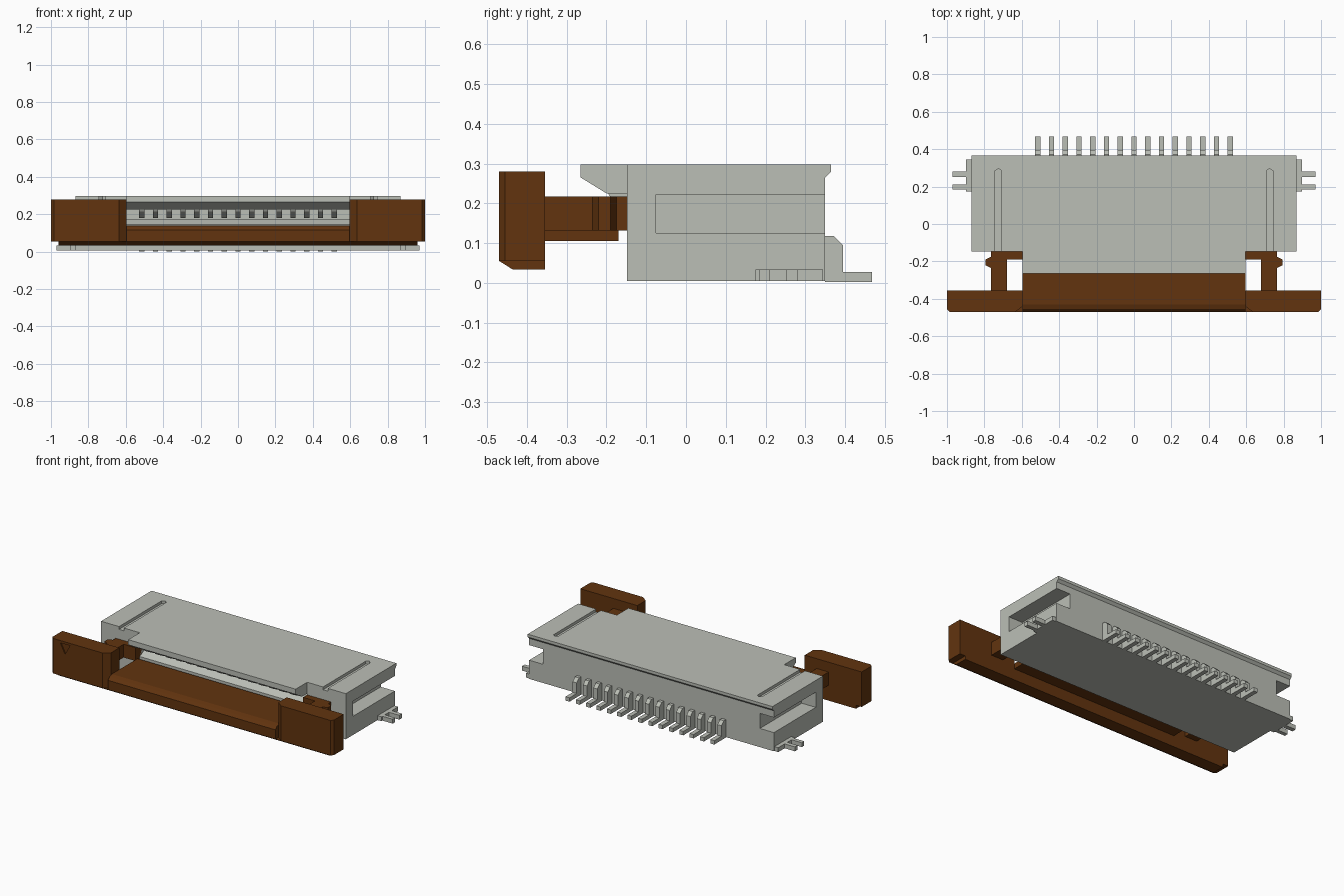
import bpy, bmesh
from mathutils import Vector

cube = bpy.data.objects.get("Cube")
if cube:
    bpy.data.objects.remove(cube, do_unlink=True)


def material(name, rgb):
    m = bpy.data.materials.new(name)
    m.use_nodes = True
    m.diffuse_color = (*rgb, 1)
    bsdf = next(n for n in m.node_tree.nodes if n.type == 'BSDF_PRINCIPLED')
    bsdf.inputs["Base Color"].default_value = (*rgb, 1)
    return m


GREY = material("pale grey", (0.50, 0.52, 0.47))
BROWN = material("dark brown", (0.122, 0.034, 0.0045))


def prism(name, pts, axis, a, b, mat):
    """Extrude a 2D profile from a to b along the axis (other axes in xyz order)."""
    place = {'x': lambda p, t: (t, p[0], p[1]),
             'y': lambda p, t: (p[0], t, p[1]),
             'z': lambda p, t: (p[0], p[1], t)}[axis]
    bm = bmesh.new()
    lo = [bm.verts.new(place(p, a)) for p in pts]
    hi = [bm.verts.new(place(p, b)) for p in pts]
    bm.faces.new(lo)
    bm.faces.new(hi)
    n = len(pts)
    for i in range(n):
        j = (i + 1) % n
        bm.faces.new((lo[i], lo[j], hi[j], hi[i]))
    bmesh.ops.recalc_face_normals(bm, faces=bm.faces[:])
    mesh = bpy.data.meshes.new(name)
    bm.to_mesh(mesh)
    bm.free()
    mesh.materials.append(mat)
    ob = bpy.data.objects.new(name, mesh)
    bpy.context.collection.objects.link(ob)
    return ob


def box(name, x0, x1, y0, y1, z0, z1, mat):
    return prism(name, [(x0, y0), (x1, y0), (x1, y1), (x0, y1)], 'z', z0, z1, mat)


def cut(target, cutter):
    mod = target.modifiers.new("cut", 'BOOLEAN')
    mod.operation = 'DIFFERENCE'
    mod.solver = 'EXACT'
    mod.object = cutter
    bpy.context.view_layer.objects.active = target
    bpy.ops.object.modifier_apply(modifier=mod.name)
    bpy.data.objects.remove(cutter, do_unlink=True)


def flip(pts, s):
    return [(s * x, y) for x, y in pts]


# Housing with its rear lip, then the cable mouth
housing = prism("housing", [(-.148, .005), (.35, .005), (.35, .265), (.365, .28),
                            (.365, .298), (-.148, .298)], 'x', -.87, .87, GREY)
cut(housing, prism("mouth_cutter", [(-.2, .14), (-.148, .145), (-.09, .175), (.03, .175),
                                    (.03, .225), (-.2, .225)], 'x', -.595, .595, GREY))
for s in (-1, 1):
    # Side slot open to the rear, and the thin groove on top
    slot = flip([(.77, -.075), (.95, -.075), (.95, .45), (.77, .45)], s)
    cut(housing, prism("slot_cutter", slot, 'z', .125, .222, GREY))
    groove = flip([(.708, -.2), (.742, -.2), (.742, .285), (.725, .297), (.708, .285)], s)
    cut(housing, prism("groove_cutter", groove, 'z', .28, .35, GREY))

# Hood over the mouth
prism("hood", [(-.148, .298), (-.265, .298), (-.265, .265), (-.2, .225), (-.148, .225)],
      'x', -.595, .595, GREY)

# Contacts: a hanging finger in the mouth and a solder leg at the back
for i in range(15):
    x = (i - 7) * .0735
    prism(f"contact_finger_{i + 1}", [(-.2, .232), (-.19, .215), (-.12, .18), (.04, .18),
                                      (.04, .232)], 'x', x - .014, x + .014, GREY)
    prism(f"solder_leg_{i + 1}", [(.34, .118), (.372, .118), (.395, .095), (.395, .027),
                                  (.468, .027), (.468, .002), (.35, .002), (.34, .03)],
          'x', x - .014, x + .014, GREY)

# Two-pronged solder tabs at the sides
for s, side in ((-1, "right"), (1, "left")):
    tab = [(.85, .175), (.897, .175), (.897, .185), (.97, .185), (.97, .21), (.897, .21),
           (.897, .252), (.97, .252), (.97, .28), (.897, .28), (.897, .345), (.85, .345)]
    prism(f"solder_tab_{side}", flip(tab, s), 'z', .005, .033, GREY)

# Slider: low centre bar with tongue
prism("slider_bar", [(-.47, .055), (-.435, .033), (-.355, .033), (-.355, .105), (-.17, .105),
                     (-.17, .14), (-.43, .14), (-.455, .132), (-.47, .115)],
      'x', -.595, .595, BROWN)

for s, side in ((-1, "right"), (1, "left")):
    # Tall end block, bevelled on its inner face and outer corner
    top = [(.595, -.355), (.595, -.44), (.635, -.47), (.985, -.47), (1, -.455), (1, -.355)]
    block = prism(f"slider_block_{side}", flip(top, s), 'z', .055, .28, BROWN)
    if s < 0:
        cut(block, prism("arrow_cutter", [(-.935, .265), (-.865, .265), (-.90, .2)],
                         'y', -.5, -.462, BROWN))
    # Narrower foot under the block
    foot = prism(f"slider_foot_{side}", [(-.47, .055), (-.435, .033), (-.355, .033),
                                         (-.355, .055)],
                 'x', min(s * .595, s * .96), max(s * .595, s * .96), BROWN)
    # Latch arm with outer bump and inner hook
    arm = [(.68, -.36), (.765, -.36), (.765, -.235), (.795, -.22), (.795, -.19), (.765, -.175),
           (.765, -.12), (.595, -.12), (.595, -.19), (.68, -.19)]
    arm_ob = prism(f"latch_arm_{side}", flip(arm, s), 'z', .132, .217, BROWN)
